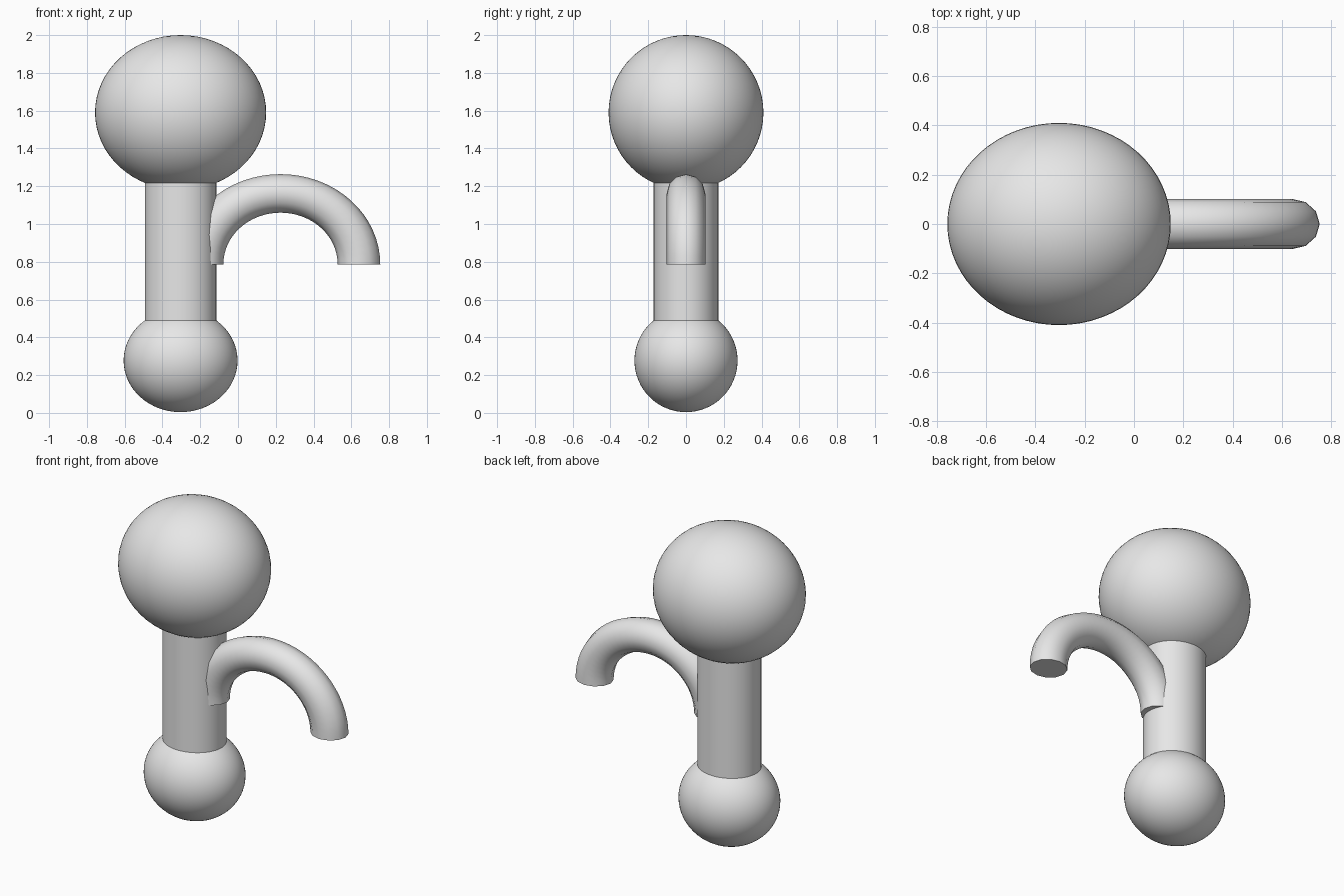
import bpy, bmesh
from math import pi
from mathutils import Matrix

old = bpy.data.objects.get("Cube")
if old:
    bpy.data.objects.remove(old, do_unlink=True)

STRETCH = 1.105      # everything is slightly wider along x
BODY_X = -0.304

grey = bpy.data.materials.new("light grey")
grey.use_nodes = True
grey.diffuse_color = (0.8, 0.8, 0.8, 1)
grey.node_tree.nodes["Principled BSDF"].inputs["Base Color"].default_value = (0.8, 0.8, 0.8, 1)


def finish(obj, name):
    obj.name = name
    obj.data.name = name
    obj.data.materials.append(grey)
    bpy.ops.object.select_all(action="DESELECT")
    obj.select_set(True)
    bpy.context.view_layer.objects.active = obj
    bpy.ops.object.transform_apply(location=False, rotation=False, scale=True)
    bpy.ops.object.shade_smooth_by_angle(angle=pi / 4)


def ball(name, radius, z):
    bpy.ops.mesh.primitive_uv_sphere_add(segments=64, ring_count=32, radius=radius,
                                         location=(BODY_X, 0, z))
    obj = bpy.context.object
    obj.scale.x = STRETCH
    finish(obj, name)


# Body: two balls joined by a column
ball("base_ball", 0.273, 0.277)
ball("head_ball", 0.41, 1.59)
bpy.ops.mesh.primitive_cylinder_add(vertices=64, radius=0.171, depth=0.76,
                                    location=(BODY_X, 0, 0.85))
column = bpy.context.object
column.scale.x = STRETCH
finish(column, "column")

# Arched spout: upper half of a torus with capped ends
bpy.ops.mesh.primitive_torus_add(major_radius=0.376, minor_radius=0.102,
                                 major_segments=64, minor_segments=12,
                                 location=(0.225, 0, 0.786))
spout = bpy.context.object
bm = bmesh.new()
bm.from_mesh(spout.data)
bm.transform(Matrix.Rotation(pi / 2, 4, "X"))
bmesh.ops.bisect_plane(bm, geom=bm.verts[:] + bm.edges[:] + bm.faces[:], dist=1e-5,
                       plane_co=(0, 0, 0), plane_no=(0, 0, 1), clear_inner=True)
bmesh.ops.holes_fill(bm, edges=[e for e in bm.edges if e.is_boundary], sides=0)
bmesh.ops.recalc_face_normals(bm, faces=bm.faces[:])
bm.to_mesh(spout.data)
bm.free()
spout.scale.x = STRETCH
finish(spout, "arched_spout")
